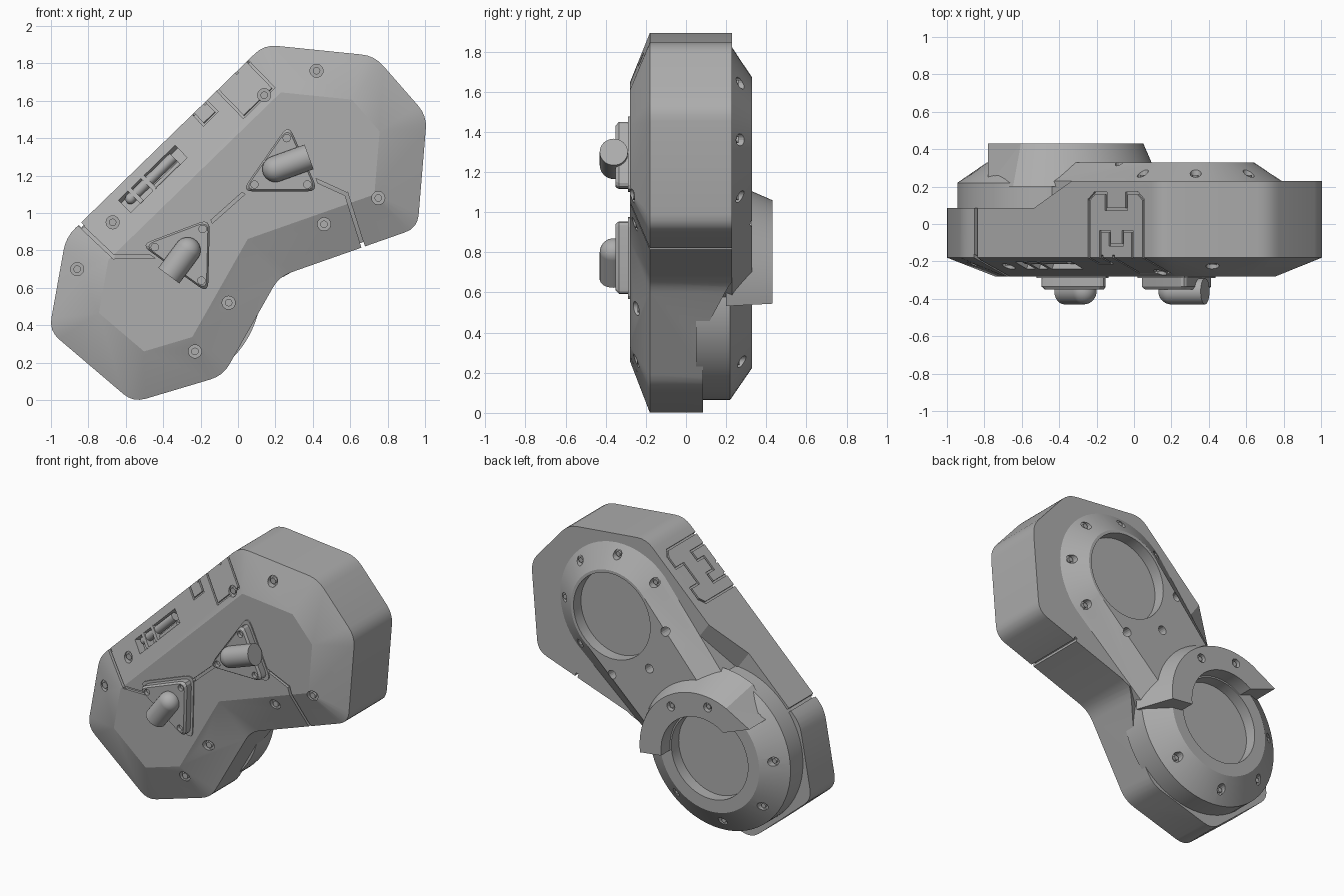
import bpy, bmesh
from math import sin, cos, pi, radians
from mathutils import Vector as V, Matrix

if "Cube" in bpy.data.objects:
    bpy.data.objects.remove(bpy.data.objects["Cube"])

grey = bpy.data.materials.new("satin_grey")
grey.use_nodes = True
grey.diffuse_color = (0.42, 0.42, 0.42, 1)
grey.node_tree.nodes["Principled BSDF"].inputs["Base Color"].default_value = (0.42, 0.42, 0.42, 1)


def make(name, bm):
    bmesh.ops.recalc_face_normals(bm, faces=bm.faces)
    me = bpy.data.meshes.new(name)
    bm.to_mesh(me)
    bm.free()
    me.materials.append(grey)
    ob = bpy.data.objects.new(name, me)
    bpy.context.collection.objects.link(ob)
    return ob


def smooth(ob, angle=20):
    ob.data.shade_smooth()
    ob.data.set_sharp_from_angle(angle=radians(angle))
    return ob


def loft(rings, tri=False):
    """Skin closed rings of equal length and cap both ends."""
    bm, seen = bmesh.new(), {}

    def face(points):
        verts = []
        for p in points:
            key = tuple(round(c, 5) for c in p)
            if key not in seen:
                seen[key] = bm.verts.new(p)
            if seen[key] not in verts:
                verts.append(seen[key])
        if len(verts) > 2:
            bm.faces.new(verts)

    n = len(rings[0])
    for a, b in zip(rings, rings[1:]):
        for i in range(n):
            j = (i + 1) % n
            face((a[i], a[j], b[j], b[i]))
    face(rings[0])
    face(rings[-1])
    if tri:
        bmesh.ops.triangulate(bm, faces=bm.faces)
    return bm


def cut(ob, cutter_bm):
    cutter = make("cutter", cutter_bm)
    cutter.hide_render = True
    mod = ob.modifiers.new("cut", "BOOLEAN")
    mod.operation, mod.solver, mod.use_self = "DIFFERENCE", "EXACT", True
    mod.object = cutter
    dg = bpy.context.evaluated_depsgraph_get()
    me = bpy.data.meshes.new_from_object(ob.evaluated_get(dg))
    ob.modifiers.clear()
    ob.data = me
    bpy.data.objects.remove(cutter)


def box(bm, p, q, width, depth, normal):
    """Bar from p to q, sunk and raised by depth about the surface."""
    p, q = V(p), V(q)
    x = (q - p).normalized()
    y = V(normal).cross(x).normalized()
    m = Matrix((x, y, x.cross(y))).transposed().to_4x4()
    m.translation = (p + q) / 2
    size = Matrix.Diagonal(((q - p).length + width, width, 2 * depth, 1))
    bmesh.ops.create_cube(bm, size=1, matrix=m @ size)


def rod(bm, p, q, r, dome=False, seg=24):
    p, q = V(p), V(q)
    rot = (q - p).to_track_quat("Z", "Y").to_matrix().to_4x4()
    m = Matrix.Translation((p + q) / 2) @ rot
    bmesh.ops.create_cone(bm, cap_ends=True, segments=seg, radius1=r, radius2=r,
                          depth=(q - p).length, matrix=m)
    if dome:
        bmesh.ops.create_uvsphere(bm, u_segments=seg, v_segments=16, radius=r,
                                  matrix=Matrix.Translation(p) @ rot)


def rounded(points, r, seg=4):
    out = []
    for i, p in enumerate(points):
        a = p + (points[i - 1] - p).normalized() * r
        b = p + (points[(i + 1) % len(points)] - p).normalized() * r
        for k in range(seg + 1):
            t = k / seg
            out.append(a * (1 - t) ** 2 + p * 2 * t * (1 - t) + b * t * t)
    return out


def arc(c, r, a0, a1, n):
    return [V((c[0] + r * cos(radians(a0 + (a1 - a0) * i / n)),
               c[1] + r * sin(radians(a0 + (a1 - a0) * i / n)))) for i in range(n + 1)]


def at(points, y):
    return [V((p.x, y, p.y)) for p in points]


# Main housing: bent eight-sided outline with a wide front chamfer
outline = [V(p) for p in ((0.14, 1.9), (0.73, 1.84), (1.01, 1.52), (0.96, 0.92), (0.22, 0.66),
                          (-0.08, 0.13), (-0.56, -0.013), (-1.01, 0.37), (-0.92, 0.87))]
INSET = 0.245
inner = []
for i, p in enumerate(outline):
    d1 = (p - outline[i - 1]).normalized()
    d2 = (outline[(i + 1) % len(outline)] - p).normalized()
    n1, n2 = V((d1.y, -d1.x)), V((d2.y, -d2.x))
    inner.append(p + (n1 + n2) / (1 + n1.dot(n2)) * INSET)


def front_y(x, z):
    p, best = V((x, z)), INSET
    for i, b in enumerate(outline):
        a = outline[i - 1]
        t = max(0, min(1, (p - a).dot(b - a) / (b - a).length_squared))
        best = min(best, (p - a.lerp(b, t)).length)
    return -0.18 - 0.1 * best / INSET


def on_front(x, z):
    return V((x, front_y(x, z), z))


rim = rounded(outline, 0.07)
face_ring = [p for p in inner for _ in range(5)]
body = make("housing", loft([at(rim, 0.23), at(rim, -0.18), at(face_ring, -0.28)], tri=True))

# Thinner lower lobe with a ramp up to the thicker upper lobe
A, B = V((0.81, 0, 0.58)), V((0.58, 0, -0.81))
ramp = [(-3, 0.085), (0.29, 0.085), (0.58, 0.235), (0.58, 0.6), (-3, 0.6)]
cut(body, loft([[A * s + B * t + V((0, y, 0)) for s, y in ramp] for t in (-3, 3)]))

# Panel seams across the front and down the side walls
bm = bmesh.new()
FRONT = (0, -1, 0)
seams = [[(-0.85, 0.94), (-0.665, 0.765), (-0.45, 0.765)],
         [(-0.19, 0.91), (0.08, 1.15)],
         [(0.36, 1.2), (0.58, 1.1), (0.67, 0.815)]]
for path in seams:
    for a, b in zip(path, path[1:]):
        box(bm, on_front(*a), on_front(*b), 0.018, 0.018, FRONT)
box(bm, (-0.845, -0.2, 0.943), (-0.845, 0.26, 0.943), 0.02, 0.025, (-0.7, 0, 0.72))
box(bm, (0.67, -0.2, 0.818), (0.67, 0.26, 0.818), 0.02, 0.025, (0.33, 0, -0.94))

# Interlocking panel lines that wrap from the long wall on to its chamfer
edge0, edge1 = outline[-1], outline[0]
along = (edge1 - edge0).normalized()
inward = V((along.y, -along.x))
wall_n = V((-inward.x, 0, -inward.y))
cham_n = V((-0.408 * inward.x, -1, -0.408 * inward.y)).normalized()


def wall(x, y):
    p = edge0.lerp(edge1, (x - edge0.x) / (edge1.x - edge0.x))
    return V((p.x, y, p.y))


def chamfer(x, v):
    w = wall(x, 0)
    return on_front(w.x + inward.x * v, w.z + inward.y * v)


def lines(place, path, normal):
    for a, b in zip(path, path[1:]):
        box(bm, place(*a), place(*b), 0.013, 0.012, normal)


lines(wall, [(-0.24, -0.18), (-0.24, 0.13), (-0.21, 0.165), (-0.15, 0.165), (-0.15, 0.08),
             (-0.04, 0.08), (-0.04, 0.165), (0.02, 0.165), (0.05, 0.13), (0.05, -0.18)], wall_n)
lines(wall, [(-0.18, -0.18), (-0.18, -0.04), (-0.13, -0.04), (-0.13, -0.11),
             (-0.06, -0.11), (-0.06, -0.04), (-0.01, -0.04), (-0.01, -0.18)], wall_n)
lines(chamfer, [(-0.24, 0.0), (-0.24, 0.08), (-0.17, 0.08), (-0.17, 0.0)], cham_n)
lines(chamfer, [(-0.11, 0.0), (-0.11, 0.2), (0.05, 0.2), (0.05, 0.0)], cham_n)

# Vent pocket on the chamfer, and the front screw pockets
vent = [chamfer(x, 0.1) for x in (-0.64, -0.41)]
box(bm, vent[0], vent[1], 0.1, 0.055, cham_n)
screws = [(0.42, 1.76), (0.14, 1.63), (0.75, 1.08), (0.46, 0.94),
          (-0.05, 0.52), (-0.23, 0.26), (-0.86, 0.70), (-0.67, 0.95)]
for s in screws:
    p = on_front(*s)
    rod(bm, p - V((0, 0.06, 0)), p + V((0, 0.025, 0)), 0.035)
cut(body, bm)
smooth(body)

bm = bmesh.new()
for s in screws:
    p = on_front(*s)
    rod(bm, p + V((0, 0.005, 0)), p + V((0, 0.05, 0)), 0.02, seg=12)
smooth(make("front_screws", bm))

# Pipes and clamps in the vent pocket
bm = bmesh.new()
side = cham_n.cross(V((along.x, 0, along.y))).normalized()
a, b = vent
rod(bm, a - cham_n * 0.03 + side * 0.02, b - cham_n * 0.03 + side * 0.02, 0.028, True)
rod(bm, a.lerp(b, 0.45) - cham_n * 0.035 - side * 0.03, b - cham_n * 0.035 - side * 0.03, 0.014, True)
for t in (0.1, 0.4):
    c = a.lerp(b, t) - cham_n * 0.028
    box(bm, c - side * 0.04, c + side * 0.04, 0.025, 0.03, cham_n)
smooth(make("vent_pipes", bm))

# Triangular mounts with domed pegs
mounts = [("upper", [(0.27, 1.475), (0.43, 1.115), (0.02, 1.115)], (0.2, 1.235), (0.38, 1.30)),
          ("lower", [(-0.52, 0.83), (-0.15, 0.97), (-0.16, 0.57)], (-0.27, 0.80), (-0.37, 0.665))]
for label, corners, p, q in mounts:
    corners = [V(c) for c in corners]
    mid = sum(corners, V((0, 0))) / 3

    def tri_ring(scale, y):
        return at(rounded([mid + (c - mid) * scale for c in corners], 0.06 * scale), y)

    make(label + "_mount_base", loft([tri_ring(1.13, -0.26), tri_ring(1.13, -0.288)]))
    plate = make(label + "_mount", loft([tri_ring(1, -0.26), tri_ring(1, -0.335), tri_ring(0.92, -0.35)]))
    bm = bmesh.new()
    for c in corners:
        h = mid.lerp(c, 0.69)
        rod(bm, (h.x, -0.4, h.y), (h.x, -0.325, h.y), 0.02, seg=16)
    cut(plate, bm)
    smooth(plate)
    bm = bmesh.new()
    rod(bm, (p[0], -0.36, p[1]), (q[0], -0.36, q[1]), 0.07, True, 32)
    smooth(make(label + "_peg", bm), 30)

# Rear covers: tapered capsule on the upper lobe, tapered disc on the lower lobe
UP, END, LOW = (0.33, 1.36), (-0.2, 0.81), (-0.41, 0.60)


def capsule(r0, r1, y):
    return at(arc(UP, r0, -44, 136, 32) + arc(END, r1, 136, 316, 24), y)


upper = make("upper_rear_cover", loft([capsule(0.46, 0.39, 0.05), capsule(0.46, 0.39, 0.23),
                                       capsule(0.31, 0.27, 0.33)], tri=True))
lower = make("lower_rear_cover", loft([at(arc(LOW, r, 0, 354.375, 63), y) for r, y in
                                       ((0.535, 0.05), (0.535, 0.22), (0.375, 0.33))]))

# Raised crescent guard around the top of the lower disc
guard_rings = []
for r, y in ((0.56, 0.2), (0.46, 0.43)):
    guard_rings.append(at(arc(LOW, r, -7, 115, 32) + [V((-0.78, 0.92))] + arc(LOW, 0.3, 125, -7, 32), y))
guard = make("crescent_guard", loft(guard_rings, tri=True))


# Round windows and bolt pockets in the rear covers
def bolts(c, r, angles):
    return [(c[0] + r * cos(radians(a)), c[1] + r * sin(radians(a))) for a in angles]


upper_bolts = bolts(UP, 0.4, range(0, 360, 45))
lower_bolts = bolts(LOW, 0.45, (134, 172, 216, 262, 310))
guard_bolts = bolts(LOW, 0.39, (55, 98))


def pockets(ob, spots, floor, windows):
    bm = bmesh.new()
    for x, z in spots:
        rod(bm, (x, floor, z), (x, 0.6, z), 0.03, seg=16)
    for x, z in windows:
        rod(bm, (x, 0.25, z), (x, 0.6, z), 0.29, seg=64)
    cut(ob, bm)
    smooth(ob)


pockets(upper, upper_bolts, 0.245, [UP, LOW])
pockets(lower, lower_bolts, 0.25, [LOW])
pockets(guard, guard_bolts, 0.4, [])

bm = bmesh.new()
for spots, y in ((upper_bolts, 0.262), (lower_bolts, 0.267), (guard_bolts, 0.418)):
    for x, z in spots:
        rod(bm, (x, y - 0.04, z), (x, y, z), 0.016, seg=12)
smooth(make("rear_bolts", bm))
